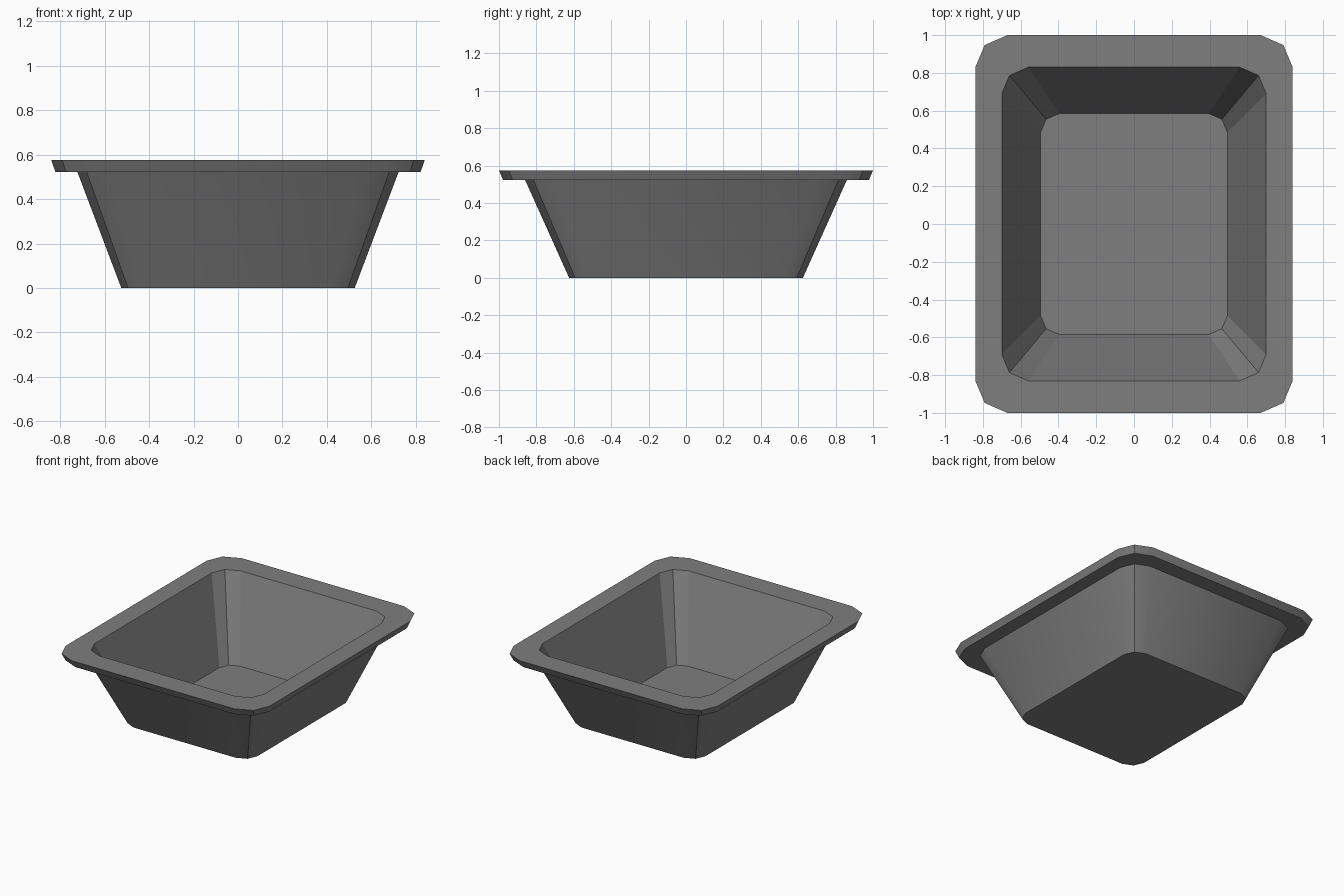
import bpy, bmesh
from math import radians

if "Cube" in bpy.data.objects:
    bpy.data.objects.remove(bpy.data.objects["Cube"])

bm = bmesh.new()


def ring(hx, hy, c, z):
    """Rounded rectangle loop: three points per corner, counter-clockwise."""
    corner = [(hx, hy - c), (hx - 0.29 * c, hy - 0.31 * c), (hx - c, hy)]
    pts = []
    for sx, sy in ((1, 1), (-1, 1), (-1, -1), (1, -1)):
        quarter = corner if sx * sy > 0 else corner[::-1]
        pts += [(sx * x, sy * y, z) for x, y in quarter]
    return [bm.verts.new(p) for p in pts]


# Tray profile: outer base, outer wall, rim lip, rim top, inner floor
profile = [
    (0.525, 0.625, 0.105, 0.0),
    (0.723, 0.86, 0.145, 0.523),
    (0.822, 0.978, 0.166, 0.523),
    (0.84, 1.0, 0.17, 0.575),
    (0.70, 0.83, 0.14, 0.575),
    (0.494, 0.585, 0.099, 0.003),
]
rings = [ring(*p) for p in profile]
n = len(rings[0])

# Walls between successive loops
inner_walls = []
for a, b in zip(rings, rings[1:]):
    for i in range(n):
        j = (i + 1) % n
        face = bm.faces.new((a[i], a[j], b[j], b[i]))
        if b is rings[-1]:
            inner_walls.append(face)

# Underside and inside floor
bm.faces.new(rings[0][::-1])
bm.faces.new(rings[-1])
bmesh.ops.recalc_face_normals(bm, faces=bm.faces)
bm.faces.index_update()
inner_ids = [f.index for f in inner_walls]

mesh = bpy.data.meshes.new("tray")
bm.to_mesh(mesh)
bm.free()
tray = bpy.data.objects.new("tray", mesh)
bpy.context.collection.objects.link(tray)

# Dark grey plastic
grey = bpy.data.materials.new("dark_grey")
grey.diffuse_color = (0.21, 0.21, 0.21, 1)
grey.use_nodes = True
grey.node_tree.nodes["Principled BSDF"].inputs["Base Color"].default_value = grey.diffuse_color
mesh.materials.append(grey)

# Soft outer corners, sharp rim, flat inner walls
bpy.context.view_layer.objects.active = tray
tray.select_set(True)
bpy.ops.object.shade_smooth_by_angle(angle=radians(30))
for i in inner_ids:
    mesh.polygons[i].use_smooth = False
